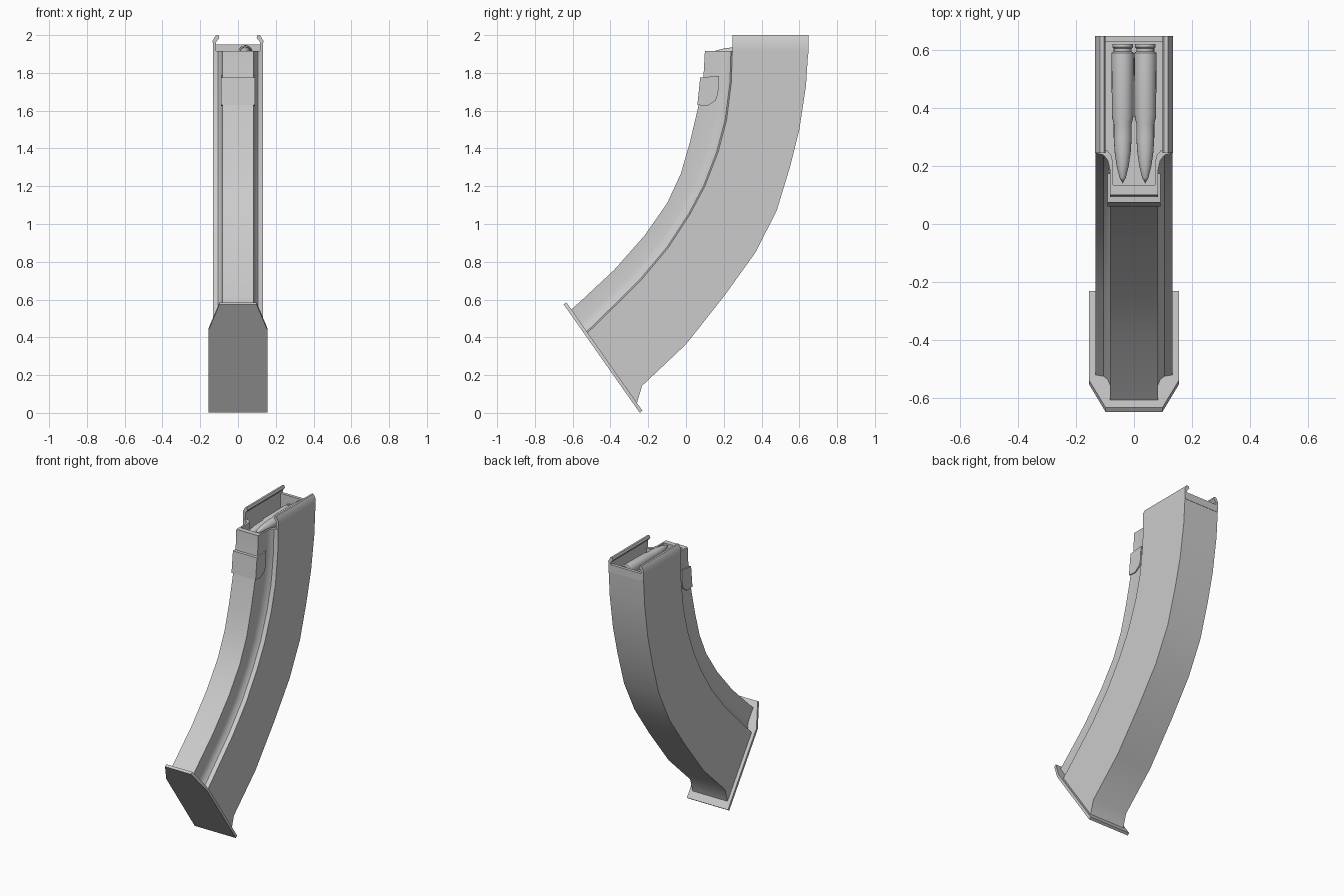
import bpy, bmesh
from math import radians
from mathutils import Vector

if "Cube" in bpy.data.objects:
    bpy.data.objects.remove(bpy.data.objects["Cube"])


def finish(name, bm, smooth=True):
    bmesh.ops.recalc_face_normals(bm, faces=bm.faces)
    me = bpy.data.meshes.new(name)
    bm.to_mesh(me)
    bm.free()
    ob = bpy.data.objects.new(name, me)
    bpy.context.collection.objects.link(ob)
    if smooth:
        bpy.ops.object.select_all(action='DESELECT')
        ob.select_set(True)
        bpy.context.view_layer.objects.active = ob
        bpy.ops.object.shade_smooth_by_angle(angle=radians(32))
    return ob


def loft(name, rings):
    bm = bmesh.new()
    vs = [[bm.verts.new(p) for p in r] for r in rings]
    n = len(rings[0])
    for a, b in zip(vs, vs[1:]):
        for i in range(n):
            j = (i + 1) % n
            bm.faces.new((a[i], a[j], b[j], b[i]))
    bm.faces.new(vs[0])
    bm.faces.new(vs[-1])
    return finish(name, bm)


def section(front, step, back, wide=0.132, narrow=0.083):
    # stepped cross-section: wide rear box, filleted shoulder, narrow front spine
    f, m, b = (Vector((0, *p)) for p in (front, step, back))
    k = wide - narrow
    half = [(wide, b), (wide, m), (narrow + .45 * k, m.lerp(f, .05)),
            (narrow + .15 * k, m.lerp(f, .18)), (narrow, m.lerp(f, .4)), (narrow, f)]
    right = [p + Vector((x, 0, 0)) for x, p in half]
    left = [p - Vector((x, 0, 0)) for x, p in reversed(half)]
    return right + left


def prism_x(name, pts, hw):
    return loft(name, [[(x, y, z) for y, z in pts] for x in (-hw, hw)])


# curved hollow body: front spine, shoulder and back curves
front = [(-.61, .545), (-.57, .58), (-.38, .757), (-.217, .942), (-.10, 1.11),
         (-.028, 1.265), (.02, 1.43), (.06, 1.6), (.09, 1.735), (.10, 1.915)]
step = [(-.526, .42), (-.47, .473), (-.24, .70), (-.095, .873), (.02, 1.05),
        (.10, 1.20), (.17, 1.38), (.215, 1.55), (.24, 1.75), (.245, 1.915)]
back = [(-.262, .045), (-.233, .143), (0, .363), (.206, .624), (.368, .85),
        (.48, 1.07), (.55, 1.30), (.60, 1.50), (.635, 1.73), (.647, 1.915)]
rings = [section(*s) for s in zip(front, step, back)]
for z in (1.915, 1.80):
    rings.append(section((.135, z), (.26, z), (.628, z), .118, .072))
loft("magazine_body", rings)

# back wall rising above the body rim
prism_x("back_wall", [(.627, 1.90), (.648, 1.90), (.648, 1.95), (.627, 1.95)], .13)

# inward-bent feed lips
lip = [(.132, 1.91), (.134, 1.97), (.117, 2.0), (.104, 2.0),
       (.098, 1.985), (.115, 1.965), (.118, 1.91)]
for side, name in ((1, "right_feed_lip"), (-1, "left_feed_lip")):
    loft(name, [[(side * x, y, z) for x, z in lip] for y in (.245, .648)])

# front locking lug
prism_x("front_lug", [(.075, 1.775), (.175, 1.785), (.17, 1.69), (.158, 1.655),
                      (.115, 1.625), (.06, 1.63)], .091)

# tilted base plate with chamfered front corners
top_dir = Vector((0, .40, -.57)).normalized()
normal = Vector((0, .57, .40)).normalized() * 0.018
normal = Vector((0, .0147, .0103))
origin = Vector((0, -.648, .575))
outline = [(.098, 0), (.155, .165), (.155, .701), (-.155, .701), (-.155, .165), (-.098, 0)]
base = [origin + top_dir * t + Vector((x, 0, 0)) for x, t in outline]
loft("base_plate", [base, [p + normal for p in base]])


# staggered cartridges: revolved profile along y
def cartridge(name, x, z):
    profile = [(0, .62), (.036, .62), (.036, .61), (.031, .605), (.031, .595),
               (.039, .59), (.037, .37), (.031, .345), (.031, .30),
               (.028, .25), (.021, .20), (.011, .16), (0, .14)]
    bm = bmesh.new()
    vs = [bm.verts.new((x, y, z + r)) for r, y in profile]
    es = [bm.edges.new(e) for e in zip(vs, vs[1:])]
    bmesh.ops.spin(bm, geom=vs + es, cent=(x, 0, z), axis=(0, 1, 0),
                   angle=radians(360), steps=20)
    bmesh.ops.remove_doubles(bm, verts=bm.verts, dist=1e-4)
    finish(name, bm)


cartridge("right_cartridge", .039, 1.908)
cartridge("left_cartridge", -.039, 1.865)
